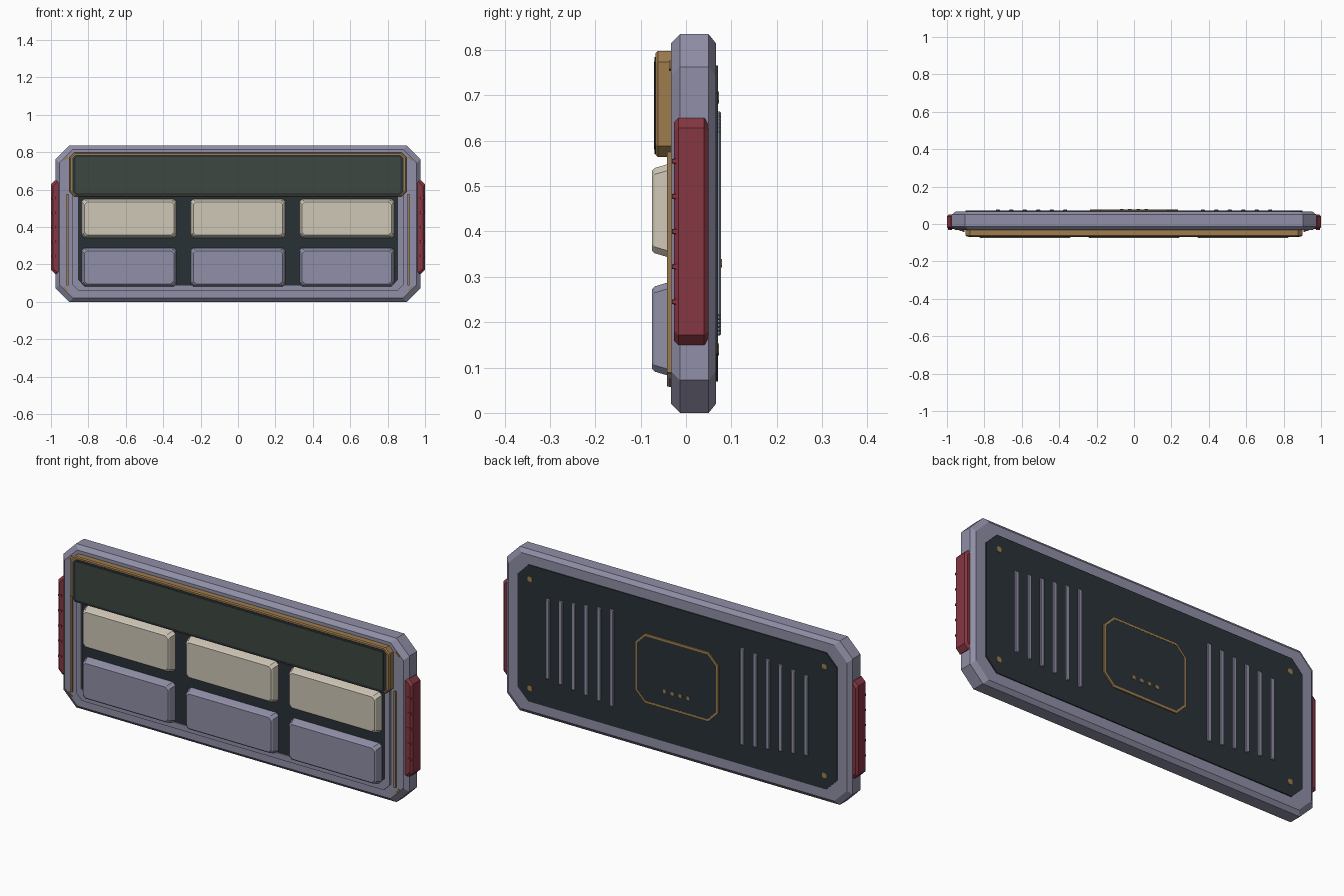
import bpy, bmesh

cube = bpy.data.objects.get("Cube")
if cube:
    bpy.data.objects.remove(cube, do_unlink=True)


def material(name, r, g, b):
    m = bpy.data.materials.new(name)
    m.use_nodes = True
    m.diffuse_color = (r, g, b, 1)
    m.node_tree.nodes["Principled BSDF"].inputs["Base Color"].default_value = (r, g, b, 1)
    return m


lavender = material("lavender_grey", 0.28, 0.275, 0.385)
dark = material("dark_slate", 0.022, 0.031, 0.037)
green = material("dark_green_glass", 0.048, 0.063, 0.053)
gold = material("dull_gold", 0.34, 0.20, 0.075)
red = material("deep_red", 0.24, 0.038, 0.055)
cream = material("cream", 0.62, 0.57, 0.47)

MID = 0.4175  # height of the centre line


def octagon(cx, cz, hx, hz, cut):
    """Rectangle outline with cut corners."""
    a, b = hx - cut, hz - cut
    pts = [(hx, b), (a, hz), (-a, hz), (-hx, b), (-hx, -b), (-a, -hz), (a, -hz), (hx, -b)]
    return [(cx + x, cz + z) for x, z in pts]


def build(name, loops, mat, closed=False):
    """Skin a list of outlines; cap the ends, or join last to first."""
    bm = bmesh.new()
    rings = [[bm.verts.new((x, y, z)) for x, z in pts] for y, pts in loops]
    pairs = list(zip(rings, rings[1:]))
    if closed:
        pairs.append((rings[-1], rings[0]))
    else:
        bm.faces.new(rings[0])
        bm.faces.new(rings[-1])
    for p, q in pairs:
        n = len(p)
        for i in range(n):
            j = (i + 1) % n
            bm.faces.new((p[i], p[j], q[j], q[i]))
    bmesh.ops.recalc_face_normals(bm, faces=bm.faces)
    mesh = bpy.data.meshes.new(name)
    bm.to_mesh(mesh)
    bm.free()
    mesh.materials.append(mat)
    obj = bpy.data.objects.new(name, mesh)
    bpy.context.collection.objects.link(obj)
    return obj


def plate(name, mat, cx, cz, hx, hz, cut, layers):
    """Cut-corner block; layers are (y, inset) pairs from front to back."""
    return build(name, [(y, octagon(cx, cz, hx - i, hz - i, cut)) for y, i in layers], mat)


def ring(name, mat, cz, hx, hz, cut, width, y0, y1):
    """Cut-corner frame, open in the middle."""
    outer = octagon(0, cz, hx, hz, cut)
    inner = octagon(0, cz, hx - width, hz - width, cut * 0.85)
    return build(name, [(y0, outer), (y1, outer), (y1, inner), (y0, inner)], mat, True)


# Main casing
plate("casing", lavender, 0, MID, 0.975, MID, 0.072,
      [(-0.033, 0.02), (-0.013, 0), (0.05, 0), (0.066, 0.02)])

# Front rim and key bed
ring("front_rim", lavender, 0.425, 0.885, 0.367, 0.035, 0.03, -0.033, -0.042)
plate("key_bed", dark, 0, 0.325, 0.865, 0.255, 0.03, [(-0.036, 0), (-0.03, 0)])

# Display housing, bezel and screen
plate("display_housing", gold, 0, 0.681, 0.9, 0.117, 0.024,
      [(-0.067, 0.005), (-0.062, 0), (-0.03, 0)])
plate("display_bezel", dark, 0, 0.678, 0.885, 0.107, 0.018, [(-0.069, 0), (-0.06, 0)])
plate("screen", green, 0, 0.678, 0.868, 0.097, 0.006, [(-0.0705, 0), (-0.065, 0)])

# Two rows of three keys
for row, z, mat in (("upper", 0.446, cream), ("lower", 0.185, lavender)):
    for col, side in ((-1, "right"), (0, "middle"), (1, "left")):
        plate(f"{row}_{side}_key", mat, col * 0.582, z, 0.255, 0.104, 0.014,
              [(-0.075, 0.016), (-0.069, 0.01), (-0.042, 0.002), (-0.033, 0)])

for s, side in ((1, "left"), (-1, "right")):
    # Side grip with finger ridges
    plate(f"{side}_grip", red, s * 0.965, 0.4, 0.035, 0.25, 0.022,
          [(-0.027, 0.01), (-0.017, 0), (0.04, 0), (0.05, 0.01)])
    for k in range(5):
        plate(f"{side}_grip_ridge_{k + 1}", red, s * 0.984, 0.245 + 0.0775 * k,
              0.012, 0.007, 0.002, [(-0.031, 0.002), (-0.02, 0)])
    # Thin front trim strip
    plate(f"{side}_trim_strip", gold, s * 0.912, 0.332, 0.006, 0.245, 0.002,
          [(-0.042, 0), (-0.03, 0)])
    # Slanted corner pins on the front, screws on the back
    for v, end in ((1, "top"), (-1, "bottom")):
        pin = plate(f"{end}_{side}_corner_pin", gold, 0, 0, 0.014, 0.004, 0.001,
                    [(-0.037, 0), (-0.03, 0)])
        pin.location = (s * 0.922, 0, MID + v * 0.348)
        pin.rotation_euler.y = s * v * 0.785
        plate(f"{end}_{side}_back_screw", gold, s * 0.83, MID + v * 0.278, 0.013, 0.013,
              0.006, [(0.066, 0), (0.073, 0)])
    # Back vent ribs, longest nearest the middle
    for k in range(6):
        plate(f"{side}_vent_rib_{k + 1}", lavender, s * (0.368 + 0.072 * k), MID,
              0.011, 0.247 - 0.0085 * k, 0.004, [(0.068, 0), (0.074, 0), (0.077, 0.003)])

# Back cover with framed centre plate and contacts
plate("back_cover", dark, 0, MID, 0.9, 0.348, 0.06, [(0.06, 0), (0.071, 0)])
plate("centre_plate", dark, 0, MID, 0.225, 0.167, 0.052, [(0.066, 0), (0.076, 0)])
ring("centre_plate_frame", gold, MID, 0.235, 0.177, 0.056, 0.012, 0.066, 0.077)
for k in range(4):
    plate(f"contact_{k + 1}", gold, 0.044 * (k - 1.5), 0.33, 0.009, 0.009, 0.004,
          [(0.07, 0), (0.079, 0)])
